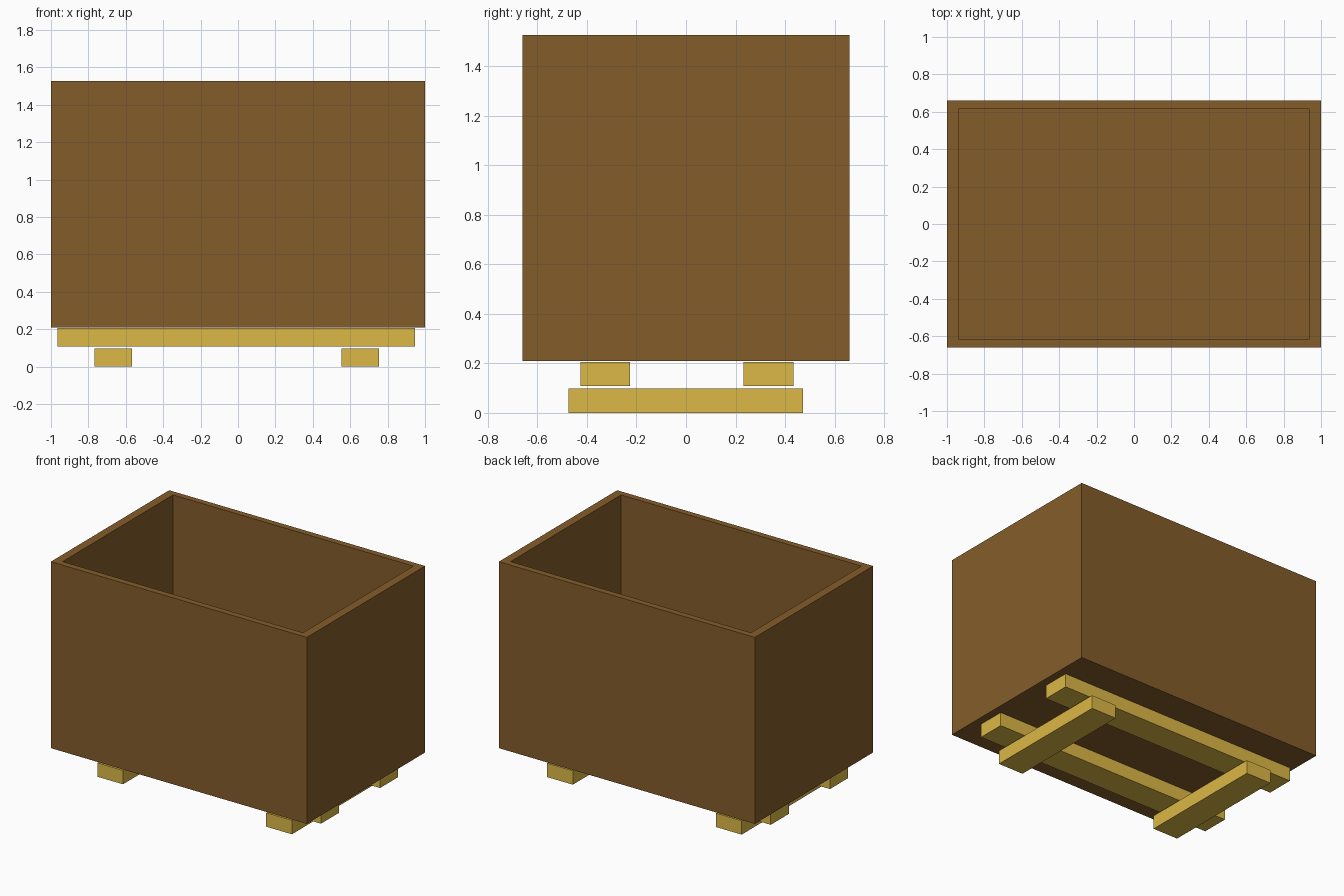
import bpy, bmesh

if "Cube" in bpy.data.objects:
    bpy.data.objects.remove(bpy.data.objects["Cube"])


def material(name, color):
    m = bpy.data.materials.new(name)
    m.diffuse_color = (*color, 1)
    m.use_nodes = True
    m.node_tree.nodes["Principled BSDF"].inputs["Base Color"].default_value = m.diffuse_color
    return m


def block(name, lo, hi, mat, wall=None, floor=0.05):
    """Box between two corners; with wall=(x, y) it becomes an open-topped bin."""
    bm = bmesh.new()
    bmesh.ops.create_cube(bm, size=1)
    for v in bm.verts:
        v.co = [lo[i] if v.co[i] < 0 else hi[i] for i in range(3)]
    if wall:
        bm.normal_update()
        top = max(bm.faces, key=lambda f: f.calc_center_median().z)
        bmesh.ops.inset_region(bm, faces=[top], thickness=0.01)
        for v in top.verts:
            for i in (0, 1):
                v.co[i] = lo[i] + wall[i] if v.co[i] < 0 else hi[i] - wall[i]
        # sink the opening down to the inner floor
        result = bmesh.ops.extrude_discrete_faces(bm, faces=[top])
        for v in result["faces"][0].verts:
            v.co.z = lo[2] + floor
    bmesh.ops.recalc_face_normals(bm, faces=bm.faces)
    mesh = bpy.data.meshes.new(name)
    bm.to_mesh(mesh)
    bm.free()
    mesh.materials.append(mat)
    obj = bpy.data.objects.new(name, mesh)
    bpy.context.collection.objects.link(obj)
    return obj


brown = material("brown_wood", (0.231, 0.109, 0.023))
yellow = material("yellow_wood", (0.716, 0.479, 0.061))

# Open crate
block("crate", (-1, -0.66, 0.21), (1, 0.66, 1.527), brown, wall=(0.061, 0.044))

# Long beams under the crate
for name, y0, y1 in (("front_beam", -0.427, -0.227), ("back_beam", 0.233, 0.434)):
    block(name, (-0.966, y0, 0.108), (0.947, y1, 0.206), yellow)

# Cross skids on the ground
for name, x0, x1 in (("left_skid", -0.766, -0.566), ("right_skid", 0.553, 0.754)):
    block(name, (x0, -0.475, 0), (x1, 0.473, 0.098), yellow)
